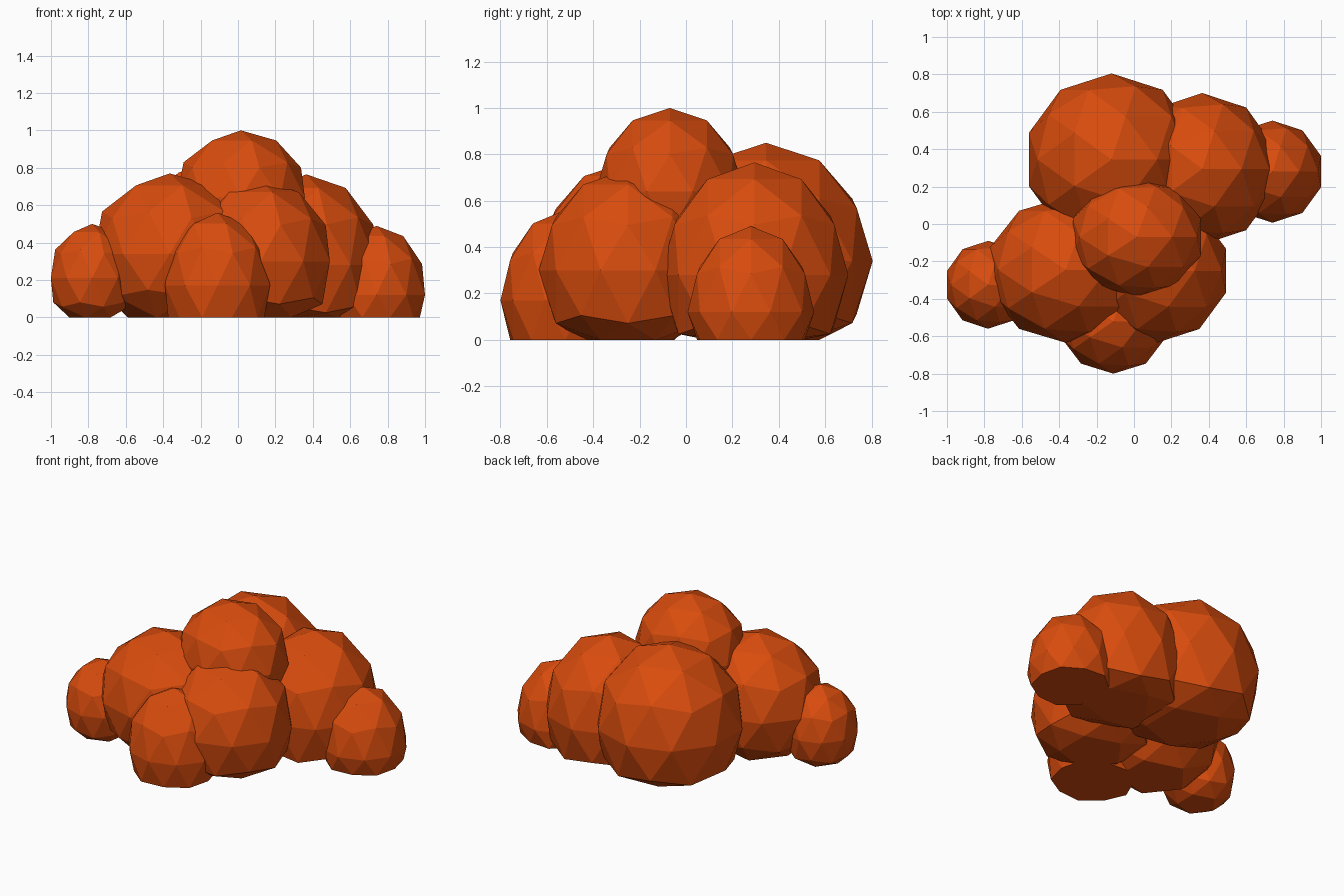
import bpy

if "Cube" in bpy.data.objects:
    bpy.data.objects.remove(bpy.data.objects["Cube"])

# Shared rusty-orange foliage colour
mat = bpy.data.materials.new("autumn_foliage")
mat.diffuse_color = (0.69, 0.072, 0.004, 1)
mat.use_nodes = True
mat.node_tree.nodes["Principled BSDF"].inputs["Base Color"].default_value = mat.diffuse_color


def foliage_clump(name, centre, size):
    """Low-poly ball stretched to size (radii), flattened where it meets the ground."""
    bpy.ops.mesh.primitive_ico_sphere_add(subdivisions=2, radius=1)
    ob = bpy.context.object
    ob.name = name
    for v in ob.data.vertices:
        for i in range(3):
            v.co[i] = centre[i] + v.co[i] * size[i]
        v.co.z = max(v.co.z, 0)
    ob.data.materials.append(mat)


# Bush: one crown, four main clumps and three small outer ones
clumps = [
    ("crown_clump", (0.015, -0.07, 0.64), (0.36, 0.32, 0.36)),
    ("back_left_clump", (-0.12, 0.345, 0.34), (0.465, 0.46, 0.51)),
    ("back_right_clump", (0.365, 0.295, 0.28), (0.4, 0.405, 0.485)),
    ("front_left_clump", (-0.365, -0.245, 0.34), (0.425, 0.39, 0.43)),
    ("front_right_clump", (0.12, -0.25, 0.30), (0.39, 0.385, 0.435)),
    ("far_right_clump", (0.74, 0.28, 0.12), (0.273, 0.273, 0.37)),
    ("front_clump", (-0.11, -0.52, 0.17), (0.295, 0.28, 0.39)),
    ("far_left_clump", (-0.78, -0.325, 0.21), (0.232, 0.235, 0.29)),
]
for clump in clumps:
    foliage_clump(*clump)
